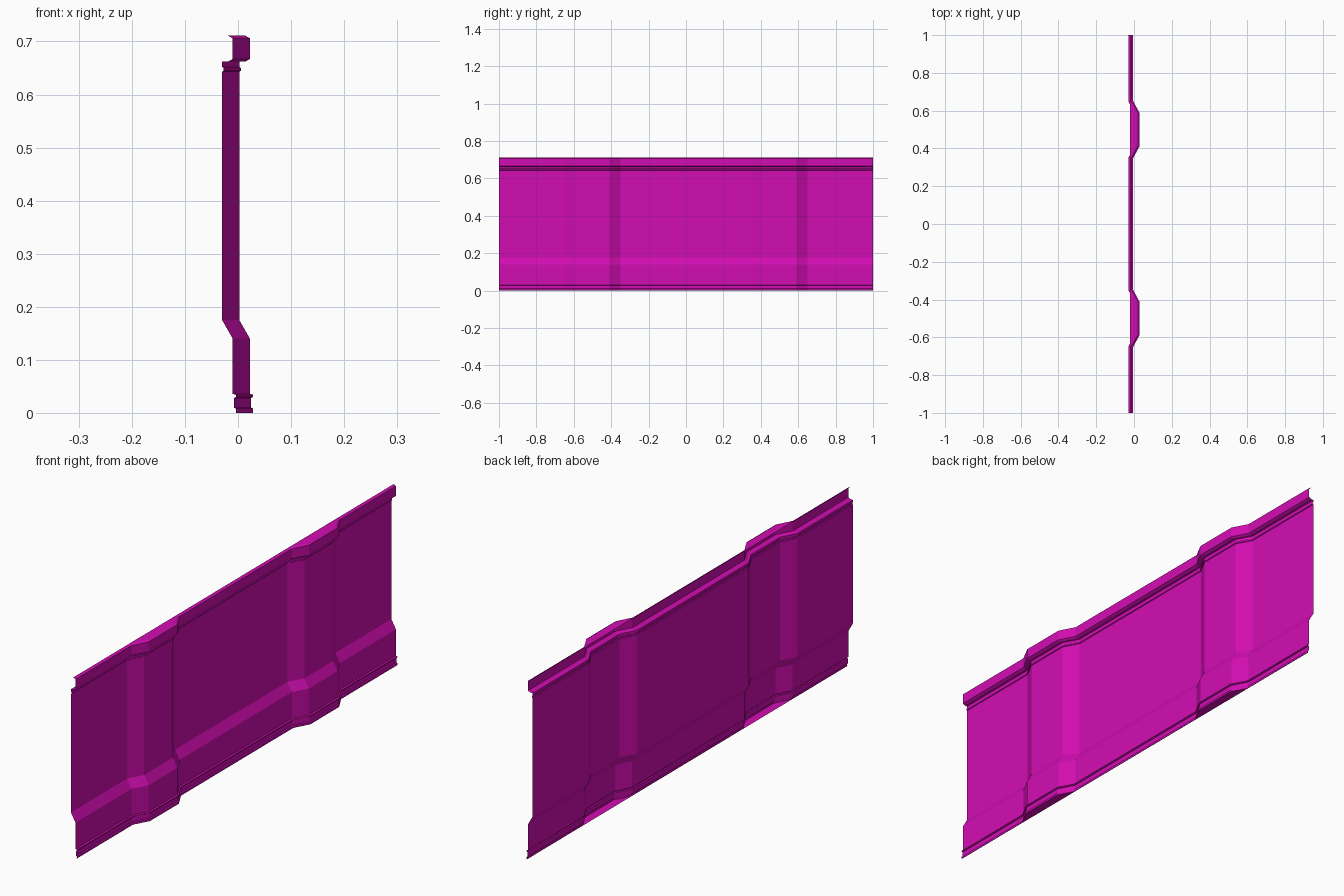
import bpy, bmesh

if "Cube" in bpy.data.objects:
    bpy.data.objects.remove(bpy.data.objects["Cube"])

# Plan outline of the panel along y: two trapezoid ribs, (y, x offset)
RIB = 0.0325
path = [(-1, 0)]
for c in (-0.5, 0.5):
    path += [(c - 0.15, 0), (c - 0.09, RIB), (c + 0.09, RIB), (c + 0.15, 0)]
path.append((1, 0))

# Cross-section from bottom to top: (x, z, follows the ribs)
profile = [
    (-0.006, 0.0, 0),                                            # straight lower lip
    (-0.004, 0.0, 1), (-0.004, 0.008, 1),
    (-0.008, 0.010, 1), (-0.008, 0.028, 1),                      # lower bead
    (-0.004, 0.030, 1), (-0.004, 0.034, 1), (-0.010, 0.036, 1),
    (-0.010, 0.140, 1), (-0.030, 0.175, 1),                      # sloped step
    (-0.030, 0.643, 1), (-0.027, 0.645, 1),                      # upper groove
    (-0.027, 0.650, 1), (-0.030, 0.652, 1),
    (-0.030, 0.662, 1), (-0.019, 0.662, 1), (-0.010, 0.667, 1),  # ledge
    (-0.010, 0.706, 1), (-0.019, 0.711, 1),                      # chamfered top
    (-0.020, 0.711, 0),                                          # straight upper lip
]


def sweep_sheet(name, section, outline):
    """Sweep the section along the outline as one open sheet."""
    bm = bmesh.new()
    rows = [[bm.verts.new((x + dx * follow, y, z)) for y, dx in outline]
            for x, z, follow in section]
    for a, b in zip(rows, rows[1:]):
        for j in range(len(outline) - 1):
            bm.faces.new((a[j], a[j + 1], b[j + 1], b[j]))
    bm.normal_update()
    mesh = bpy.data.meshes.new(name)
    bm.to_mesh(mesh)
    bm.free()
    obj = bpy.data.objects.new(name, mesh)
    bpy.context.collection.objects.link(obj)
    return obj


# Pressed side panel
panel = sweep_sheet("ribbed_panel", profile, path)
paint = bpy.data.materials.new("magenta_paint")
paint.diffuse_color = (0.65, 0.004, 0.45, 1)
paint.use_nodes = True
paint.node_tree.nodes["Principled BSDF"].inputs["Base Color"].default_value = paint.diffuse_color
panel.data.materials.append(paint)
